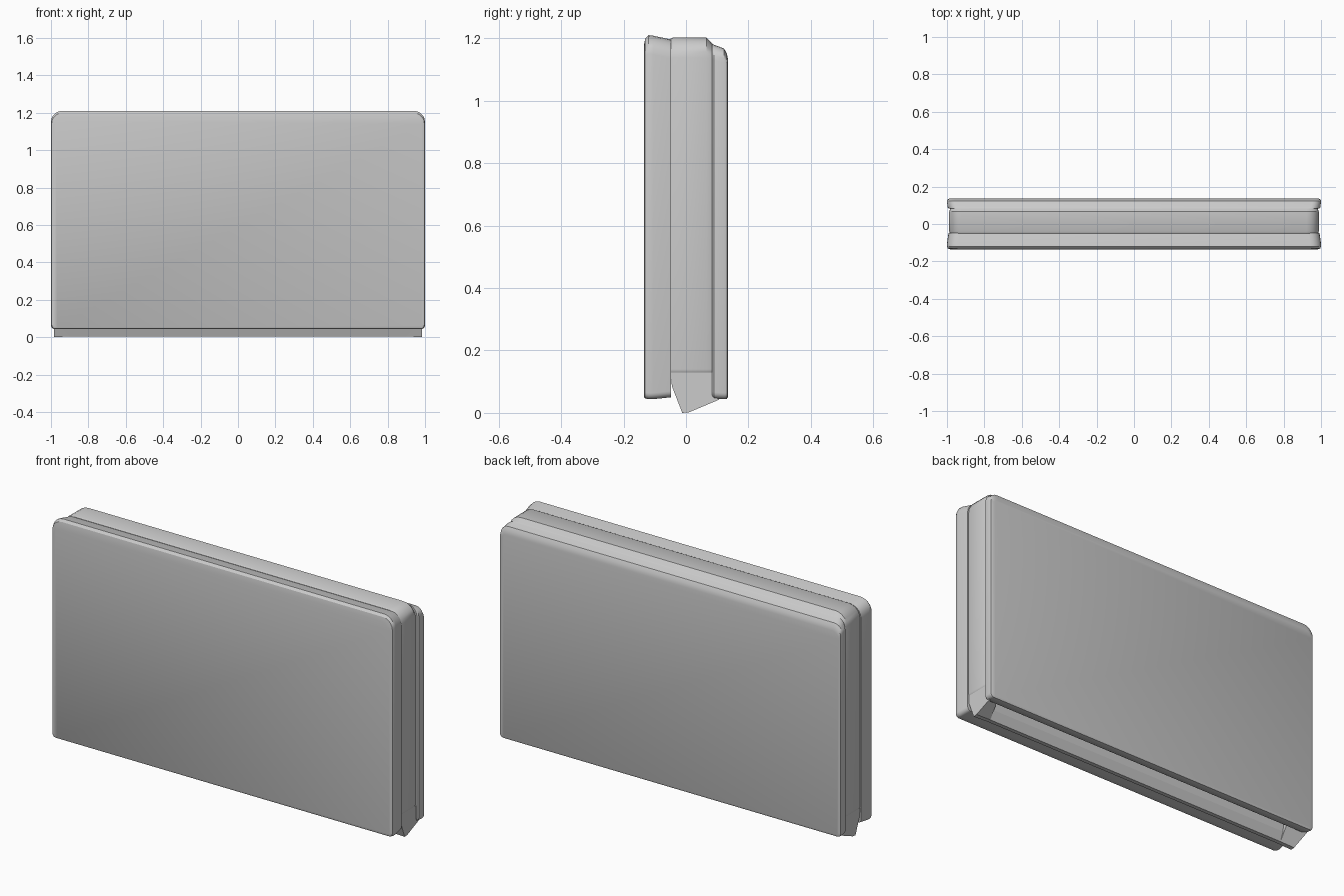
import bpy, bmesh, math

if "Cube" in bpy.data.objects:
    bpy.data.objects.remove(bpy.data.objects["Cube"])


def finish(name, bm, angle=30):
    bmesh.ops.recalc_face_normals(bm, faces=bm.faces[:])
    me = bpy.data.meshes.new(name)
    bm.to_mesh(me)
    bm.free()
    ob = bpy.data.objects.new(name, me)
    bpy.context.collection.objects.link(ob)
    bpy.ops.object.select_all(action='DESELECT')
    ob.select_set(True)
    bpy.context.view_layer.objects.active = ob
    bpy.ops.object.shade_smooth_by_angle(angle=math.radians(angle))
    return ob


def outline(hw, zb, zt, rb, rt, seg=5):
    """Rounded rectangle in x/z with separate bottom and top radii."""
    pts = []
    for cx, cz, r, a0 in ((hw - rb, zb + rb, rb, -90), (hw - rt, zt - rt, rt, 0),
                          (-hw + rt, zt - rt, rt, 90), (-hw + rb, zb + rb, rb, 180)):
        for i in range(seg + 1):
            a = math.radians(a0 + 90 * i / seg)
            pts.append((cx + r * math.cos(a), cz + r * math.sin(a)))
    return pts


def loft(name, stations):
    """Skin outlines stacked along y; station = (y, half width, bottom, top, top radius)."""
    bm = bmesh.new()
    rings = [[bm.verts.new((x, y, z)) for x, z in outline(hw, zb, zt, 0.02, rt)]
             for y, hw, zb, zt, rt in stations]
    n = len(rings[0])
    for a, b in zip(rings, rings[1:]):
        for i in range(n):
            j = (i + 1) % n
            bm.faces.new((a[i], a[j], b[j], b[i]))
    bm.faces.new(rings[0])
    bm.faces.new(rings[-1])
    return finish(name, bm)


def prism(name, profile, x0, x1, profile1=None):
    """Extrude a y/z profile along x."""
    bm = bmesh.new()
    a = [bm.verts.new((x0, y, z)) for y, z in profile]
    b = [bm.verts.new((x1, y, z)) for y, z in (profile1 or profile)]
    n = len(a)
    for i in range(n):
        j = (i + 1) % n
        bm.faces.new((a[i], a[j], b[j], b[i]))
    bm.faces.new(a)
    bm.faces.new(b)
    return finish(name, bm, 15)


# Front cover, with a softened face edge and a lip sloping back to the core
loft("front_cover", [
    (-0.135, 0.985, 0.052, 1.175, 0.05),
    (-0.131, 0.996, 0.046, 1.198, 0.055),
    (-0.120, 1.0, 0.044, 1.21, 0.06),
    (-0.105, 1.0, 0.044, 1.208, 0.06),
    (-0.048, 0.992, 0.05, 1.196, 0.06)])

# Core between the covers, open underneath
loft("core", [
    (-0.05, 0.985, 0.12, 1.198, 0.065),
    (-0.04, 0.988, 0.12, 1.203, 0.065),
    (0.066, 0.988, 0.12, 1.202, 0.065),
    (0.086, 0.982, 0.12, 1.18, 0.06)])

# Back cover, a little lower than the front
loft("back_cover", [
    (0.083, 0.99, 0.05, 1.183, 0.05),
    (0.090, 0.997, 0.046, 1.179, 0.05),
    (0.122, 1.0, 0.044, 1.167, 0.045),
    (0.131, 0.998, 0.045, 1.15, 0.04),
    (0.135, 0.988, 0.052, 1.13, 0.035)])

# Long ridge along the underside
prism("bottom_ridge", [(-0.05, 0.13), (-0.045, 0.085), (-0.012, 0.004), (0.01, 0.004),
                       (0.03, 0.05), (0.035, 0.13)], -0.95, 0.95)

# Angular feet closing both ends of the underside
outer = [(-0.05, 0.13), (-0.045, 0.085), (-0.012, 0.0), (0.01, 0.002), (0.105, 0.042), (0.09, 0.13)]
inner = [(-0.05, 0.13), (-0.045, 0.085), (-0.012, 0.004), (0.01, 0.004), (0.06, 0.08), (0.09, 0.13)]
for side, label in ((-1, "left"), (1, "right")):
    prism("foot_" + label, outer, side * 0.985, side * 0.90, inner)
